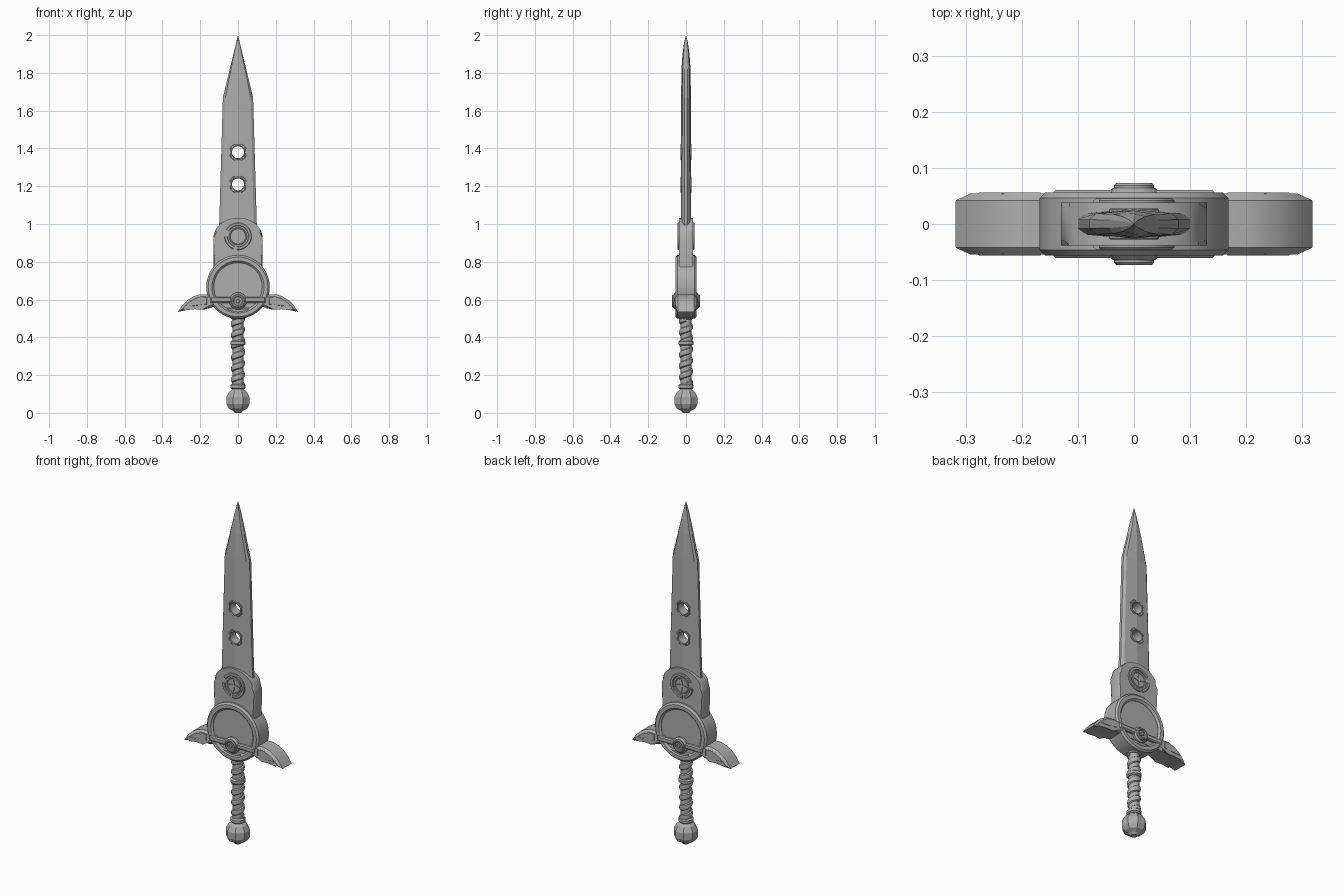
import bpy, bmesh, math
from math import sin, cos, pi, radians

if "Cube" in bpy.data.objects:
    bpy.data.objects.remove(bpy.data.objects["Cube"])

steel = bpy.data.materials.new("plain_grey")
steel.diffuse_color = (0.42, 0.42, 0.42, 1)
steel.use_nodes = True
steel.node_tree.nodes["Principled BSDF"].inputs["Base Color"].default_value = steel.diffuse_color


def finish(name, bm, smooth=30):
    bmesh.ops.recalc_face_normals(bm, faces=bm.faces)
    me = bpy.data.meshes.new(name)
    bm.to_mesh(me)
    bm.free()
    ob = bpy.data.objects.new(name, me)
    bpy.context.collection.objects.link(ob)
    me.materials.append(steel)
    if smooth:
        bpy.ops.object.select_all(action='DESELECT')
        ob.select_set(True)
        bpy.context.view_layer.objects.active = ob
        bpy.ops.object.shade_smooth_by_angle(angle=radians(smooth))
    return ob


def loft(bm, rings, close):
    """Skin a list of vertex loops; close joins last to first, else caps the ends."""
    n = len(rings[0])
    pairs = list(zip(rings, rings[1:] + rings[:1])) if close else list(zip(rings, rings[1:]))
    for a, b in pairs:
        for i in range(n):
            bm.faces.new((a[i], a[(i + 1) % n], b[(i + 1) % n], b[i]))
    if not close:
        bm.faces.new(rings[0])
        bm.faces.new(rings[-1])


def prism(name, outline, y, chamfer=0.0, smooth=30):
    """Outline in x, z pushed from -y to y with chamfered front and back rims."""
    bm = bmesh.new()
    loft(bm, [[bm.verts.new((x, s * y, z)) for x, z in outline] for s in (-1, 1)], False)
    if chamfer:
        rim = [e for e in bm.edges if abs(e.verts[0].co.y - e.verts[1].co.y) < 1e-6]
        bmesh.ops.bevel(bm, geom=rim, offset=chamfer, segments=1, affect='EDGES')
    return finish(name, bm, smooth)


def y_ring(name, r0, r1, y, z, a0=0, a1=360, chamfer=0.005, seg=32):
    """Band (or arc of it) around the y axis at height z."""
    prof = [(r0, -y + chamfer), (r0 + chamfer, -y), (r1 - chamfer, -y), (r1, -y + chamfer),
            (r1, y - chamfer), (r1 - chamfer, y), (r0 + chamfer, y), (r0, y - chamfer)]
    full = a1 - a0 == 360
    n = max(3, int(seg * (a1 - a0) / 360))
    bm = bmesh.new()
    rings = []
    for k in range(n if full else n + 1):
        t = radians(a0 + (a1 - a0) * k / n)
        rings.append([bm.verts.new((r * cos(t), d, z + r * sin(t))) for r, d in prof])
    loft(bm, rings, full)
    return finish(name, bm)


def z_lathe(name, prof, seg, smooth=30):
    bm = bmesh.new()
    loft(bm, [[bm.verts.new((r * cos((k + .5) * 2 * pi / seg), r * sin((k + .5) * 2 * pi / seg), z))
               for k in range(seg)] for r, z in prof], False)
    return finish(name, bm, smooth)


def circle(r, z, n=32, squash=1.0):
    return [(r * cos(2 * pi * k / n), z + squash * r * sin(2 * pi * k / n)) for k in range(n)]


# Blade: lens section tapering to the tip, pierced by two holes
bm = bmesh.new()
rings = []
for z, w, t in ((0.88, .103, .027), (1.67, .08, .026), (1.82, .0436, .024),
                (1.9, .0242, .0185), (1.96, .0097, .010), (1.999, .0006, .0006)):
    sect = ((w, -.3 * t), (.84 * w, -.72 * t), (0, -t), (-.84 * w, -.72 * t), (-w, -.3 * t),
            (-w, .3 * t), (-.84 * w, .72 * t), (0, t), (.84 * w, .72 * t), (w, .3 * t))
    rings.append([bm.verts.new((x, y, z)) for x, y in sect])
loft(bm, rings, False)
blade = finish("blade", bm, 0)
HOLES = (1.21, 1.38)
for z in HOLES:
    cutter = prism("hole_cutter", circle(.037, z, 24), .1, 0, 0)
    cutter.hide_render = True
    mod = blade.modifiers.new("hole", 'BOOLEAN')
    mod.operation, mod.solver, mod.object = 'DIFFERENCE', 'EXACT', cutter
    bpy.context.view_layer.objects.active = blade
    bpy.ops.object.modifier_apply(modifier=mod.name)
    bpy.data.objects.remove(cutter)

# Collars with four tabs around the holes
for z in HOLES:
    y_ring("hole_collar", .032, .041, .028, z, chamfer=.002, seg=24)
    for a in (45, 135, 225, 315):
        y_ring("collar_tab", .038, .047, .028, z, a - 25, a + 25, .002, 24)

# Round-topped blade socket
top = [(.13 * cos(pi * k / 20), .925 + .108 * sin(pi * k / 20)) for k in range(21)]
prism("blade_socket", top + [(-.13, .75), (.13, .75)], .038, .008)

# Emblem on the socket: broken ring, inner ring and four-pointed star
EZ = .935
y_ring("emblem_outer_arc", .055, .072, .045, EZ, -95, 150, .003)
y_ring("emblem_lower_arc", .055, .072, .045, EZ, 180, 250, .003)
y_ring("emblem_inner_ring", .040, .047, .043, EZ, chamfer=.002)
star = [((.034 if k % 2 == 0 else .009) * cos(k * pi / 4),
         EZ + (.034 if k % 2 == 0 else .009) * sin(k * pi / 4)) for k in range(8)]
prism("emblem_star", star, .043, 0, 0)

# Guard disc and raised rim
GZ = .667
prism("guard_disc", circle(.158, GZ, 40), .044)
y_ring("guard_rim", .128, .168, .056, GZ, chamfer=.010, seg=40)
prism("guard_base", [(-.10, .56), (-.06, .515), (-.04, .503), (.04, .503), (.06, .515), (.10, .56)],
      .05, .01)

# Curved guard wings, one each side
wing = [(.12, .625), (.20, .628), (.235, .617), (.268, .597), (.295, .57), (.318, .534),
        (.28, .543), (.23, .549), (.19, .558), (.155, .553), (.12, .565)]
inlay = [(.165, .613), (.20, .615), (.232, .605), (.262, .586), (.28, .568),
         (.23, .567), (.19, .575), (.165, .575)]
for s, side in ((1, "right"), (-1, "left")):
    prism("guard_wing_" + side, [(s * x, z) for x, z in wing], .054, .012)
    prism("wing_panel_" + side, [(s * x, z) for x, z in inlay], .056, .002)

# Crossbar and centre boss
prism("crossbar", [(-.145, .583), (.145, .583), (.145, .613), (-.145, .613)], .061, .006)
prism("boss", circle(.046, .592, 20), .064, .008)
y_ring("boss_ring", .022, .036, .073, .592, chamfer=.004, seg=20)
prism("boss_stud", circle(.012, .592, 8), .072, .003)

# Grip core with collars
z_lathe("grip", [(.029, .11), (.029, .52)], 12)
for z, r in ((.14, .041), (.37, .041), (.508, .040)):
    z_lathe("grip_collar", [(r - .008, z - .014), (r, z - .007), (r, z + .007), (r - .008, z + .014)], 12)

# Spiral grip wrap
bm = bmesh.new()
rings = []
TURNS, STEPS = 6, 12
for k in range(TURNS * STEPS + 1):
    t = 2 * pi * k / STEPS
    z = .145 + .355 * k / (TURNS * STEPS)
    rings.append([bm.verts.new((r * cos(t), r * sin(t), z + d)) for r, d in
                  ((.026, -.020), (.035, -.013), (.037, 0), (.035, .013), (.026, .020))])
loft(bm, rings, False)
finish("grip_wrap", bm)

# Faceted pommel
z_lathe("pommel", [(.018, 0), (.030, .012), (.054, .024), (.066, .046), (.066, .084),
                   (.050, .112), (.034, .125), (.030, .135)], 8, 0)
